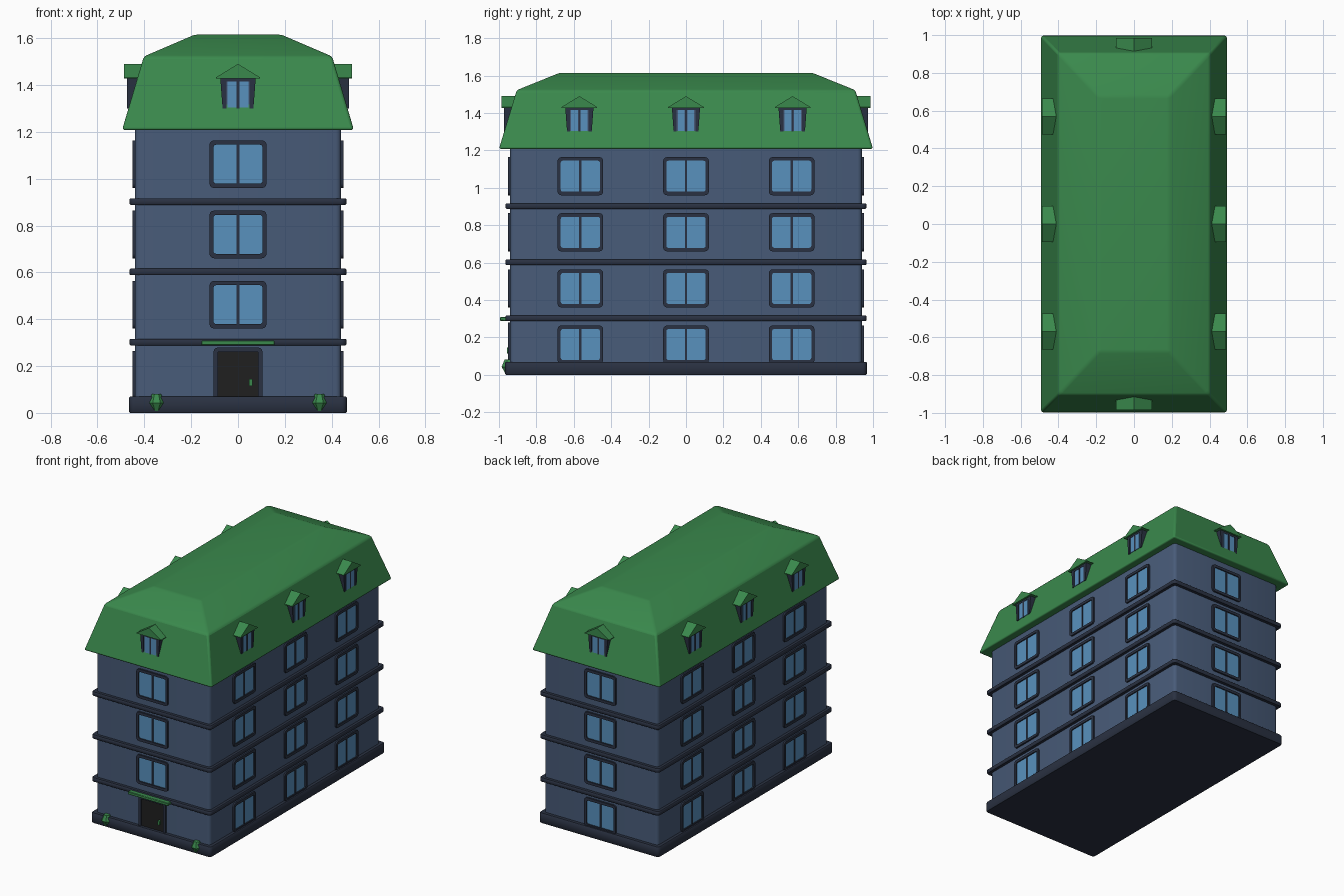
import bpy, bmesh, math
from mathutils import Matrix

if "Cube" in bpy.data.objects:
    bpy.data.objects.remove(bpy.data.objects["Cube"])

COLOURS = {
    "slate_blue": (0.065, 0.105, 0.190, 1),
    "dark_navy": (0.023, 0.031, 0.054, 1),
    "roof_green": (0.042, 0.250, 0.073, 1),
    "glass_blue": (0.098, 0.283, 0.515, 1),
    "door_black": (0.014, 0.014, 0.014, 1),
}
MATS = {}
for key, col in COLOURS.items():
    MATS[key] = bpy.data.materials.new(key)
    MATS[key].diffuse_color = col


def finish(bm, name, mat, bevel=0, segments=2):
    bmesh.ops.recalc_face_normals(bm, faces=bm.faces)
    me = bpy.data.meshes.new(name)
    bm.to_mesh(me)
    bm.free()
    ob = bpy.data.objects.new(name, me)
    bpy.context.collection.objects.link(ob)
    me.materials.append(MATS[mat])
    if bevel:
        m = ob.modifiers.new("Bevel", "BEVEL")
        m.width, m.segments, m.limit_method = bevel, segments, "ANGLE"
        m.angle_limit = math.radians(12)
    bpy.ops.object.select_all(action="DESELECT")
    ob.select_set(True)
    bpy.context.view_layer.objects.active = ob
    bpy.ops.object.shade_smooth_by_angle(angle=math.radians(32))
    return ob


def rounded_rect(w, h, r, n=3):
    """Outline of a rounded rectangle with half sizes w and h."""
    pts = []
    for i, (sx, sy) in enumerate([(1, 1), (-1, 1), (-1, -1), (1, -1)]):
        for k in range(n + 1):
            a = math.pi / 2 * (i + k / n)
            pts.append((sx * (w - r) + r * math.cos(a), sy * (h - r) + r * math.sin(a)))
    return pts


def loop(bm, mat, pts, y):
    return [bm.verts.new(mat @ Matrix.Translation((p[0], y, p[1])).translation) for p in pts]


def bridge(bm, a, b):
    for i in range(len(a)):
        j = (i + 1) % len(a)
        bm.faces.new((a[i], a[j], b[j], b[i]))


def prism(bm, mat, pts, y0, y1):
    """Outline in the local xz plane, extruded along local y."""
    a, b = loop(bm, mat, pts, y0), loop(bm, mat, pts, y1)
    bridge(bm, a, b)
    bm.faces.new(a)
    bm.faces.new(b)


def ring(bm, mat, outer, inner, y0, y1):
    ls = [loop(bm, mat, p, y) for p, y in ((outer, y0), (outer, y1), (inner, y1), (inner, y0))]
    for i in range(4):
        bridge(bm, ls[i], ls[(i + 1) % 4])


def box(x0, x1, z0, z1):
    return [(x0, z0), (x1, z0), (x1, z1), (x0, z1)]


UP = Matrix.Rotation(math.pi / 2, 4, "X")


def slab(bm, w, d, z0, z1, r):
    plan = [(x, y) for x, y in rounded_rect(w, d, r)]
    low = [bm.verts.new((x, y, z0)) for x, y in plan]
    top = [bm.verts.new((x, y, z1)) for x, y in plan]
    bridge(bm, low, top)
    bm.faces.new(low)
    bm.faces.new(top)


def side(angle, u, dist, z=0):
    """Local frame on a wall: x along it, -y outward, z up."""
    return Matrix.Rotation(math.radians(angle), 4, "Z") @ Matrix.Translation((u, -dist, z))


# walls, plinth and floor bands
bm = bmesh.new()
slab(bm, 0.44, 0.94, 0.02, 1.23, 0.022)
finish(bm, "walls", "slate_blue")
bm = bmesh.new()
slab(bm, 0.465, 0.967, 0, 0.07, 0.022)
finish(bm, "plinth", "dark_navy", 0.004, 1)
bm = bmesh.new()
for z in (0.302, 0.602, 0.902):
    slab(bm, 0.463, 0.965, z - 0.014, z + 0.014, 0.022)
finish(bm, "floor_bands", "dark_navy", 0.004, 1)

# mansard roof
bm = bmesh.new()
loops = []
for x, y, z in [(0.495, 1.0, 1.208), (0.402, 0.905, 1.522), (0.185, 0.675, 1.615)]:
    loops.append([bm.verts.new((sx * x, sy * y, z)) for sx, sy in ((1, 1), (-1, 1), (-1, -1), (1, -1))])
bridge(bm, loops[0], loops[1])
bridge(bm, loops[1], loops[2])
bm.faces.new(loops[0])
bm.faces.new(loops[2])
finish(bm, "mansard_roof", "roof_green", 0.012, 3)

# windows on every wall
frames, glass = bmesh.new(), bmesh.new()
spots = [(a, u, 0.44, f) for a in (90, 270) for u in (-0.565, 0, 0.565) for f in range(4)]
spots += [(180, 0, 0.94, f) for f in range(4)] + [(0, 0, 0.94, f) for f in (1, 2, 3)]
for a, u, d, f in spots:
    m = side(a, u, d, 0.162 + 0.3 * f)
    ring(frames, m, rounded_rect(0.122, 0.102, 0.02), rounded_rect(0.105, 0.083, 0.012), 0.01, -0.011)
    prism(frames, m, box(-0.006, 0.006, -0.083, 0.083), 0.01, -0.007)
    for s in (-1, 1):
        prism(glass, m, box(s * 0.0055, s * 0.106, -0.084, 0.084), 0.01, -0.003)
finish(frames, "window_frames", "dark_navy")
finish(glass, "window_panes", "glass_blue")

# dormers: cheeks, frames, panes and gabled roofs
cheeks, frames, panes, roofs = (bmesh.new() for _ in range(4))
for a, u, d in [(a, u, 0.47) for a in (90, 270) for u in (-0.57, 0, 0.57)] + [(0, 0, 0.97), (180, 0, 0.97)]:
    m = side(a, u, d)
    prism(cheeks, m, [(-0.056, 1.30), (0.056, 1.30), (0.062, 1.435), (-0.062, 1.435)], 0.12, 0.003)
    for s in (-1, 1):
        prism(frames, m, [(s * 0.05, 1.30), (s * 0.066, 1.30), (s * 0.076, 1.435), (s * 0.05, 1.435)], 0.07, -0.003)
        prism(panes, m, box(s * 0.007, s * 0.044, 1.303, 1.415), 0.02, -0.001)
    prism(frames, m, box(-0.052, 0.052, 1.415, 1.435), 0.06, -0.003)
    prism(frames, m, box(-0.006, 0.006, 1.30, 1.42), 0.02, -0.002)
    prism(roofs, m, [(-0.095, 1.428), (0.095, 1.428), (0.095, 1.432), (0, 1.49), (-0.095, 1.432)], 0.10, -0.016)
finish(cheeks, "dormer_cheeks", "slate_blue")
finish(frames, "dormer_frames", "dark_navy")
finish(panes, "dormer_panes", "glass_blue")
finish(roofs, "dormer_roofs", "roof_green")

# entrance: surround, door, handle and canopy
m = side(0, 0, 0.94)
bm = bmesh.new()
at = side(0, 0, 0.94, 0.155)
ring(bm, at, rounded_rect(0.105, 0.125, 0.022), rounded_rect(0.086, 0.105, 0.004), 0.01, -0.012)
finish(bm, "door_surround", "dark_navy")
bm = bmesh.new()
prism(bm, m, box(-0.087, 0.087, 0.04, 0.261), 0.01, -0.004)
finish(bm, "door", "door_black")
bm = bmesh.new()
prism(bm, side(0, 0.054, 0.94, 0.13), rounded_rect(0.008, 0.015, 0.006), 0, -0.018)
finish(bm, "door_handle", "roof_green")
bm = bmesh.new()
prism(bm, m, box(-0.156, 0.156, 0.289, 0.309), 0.01, -0.055)
finish(bm, "door_canopy", "roof_green", 0.003, 1)

# small faceted shrubs beside the entrance
bm = bmesh.new()
for s in (-1, 1):
    for r1, r2, z, h in ((0.012, 0.037, 0.022, 0.042), (0.037, 0.02, 0.062, 0.038)):
        bmesh.ops.create_cone(bm, cap_ends=True, segments=7, radius1=r1, radius2=r2, depth=h,
                              matrix=Matrix.Translation((s * 0.348, -0.952, z)))
finish(bm, "shrubs", "roof_green")

for m in bpy.data.materials:
    if m.users and not m.is_grease_pencil:
        m.use_nodes = True
        m.node_tree.nodes["Principled BSDF"].inputs["Base Color"].default_value = m.diffuse_color
